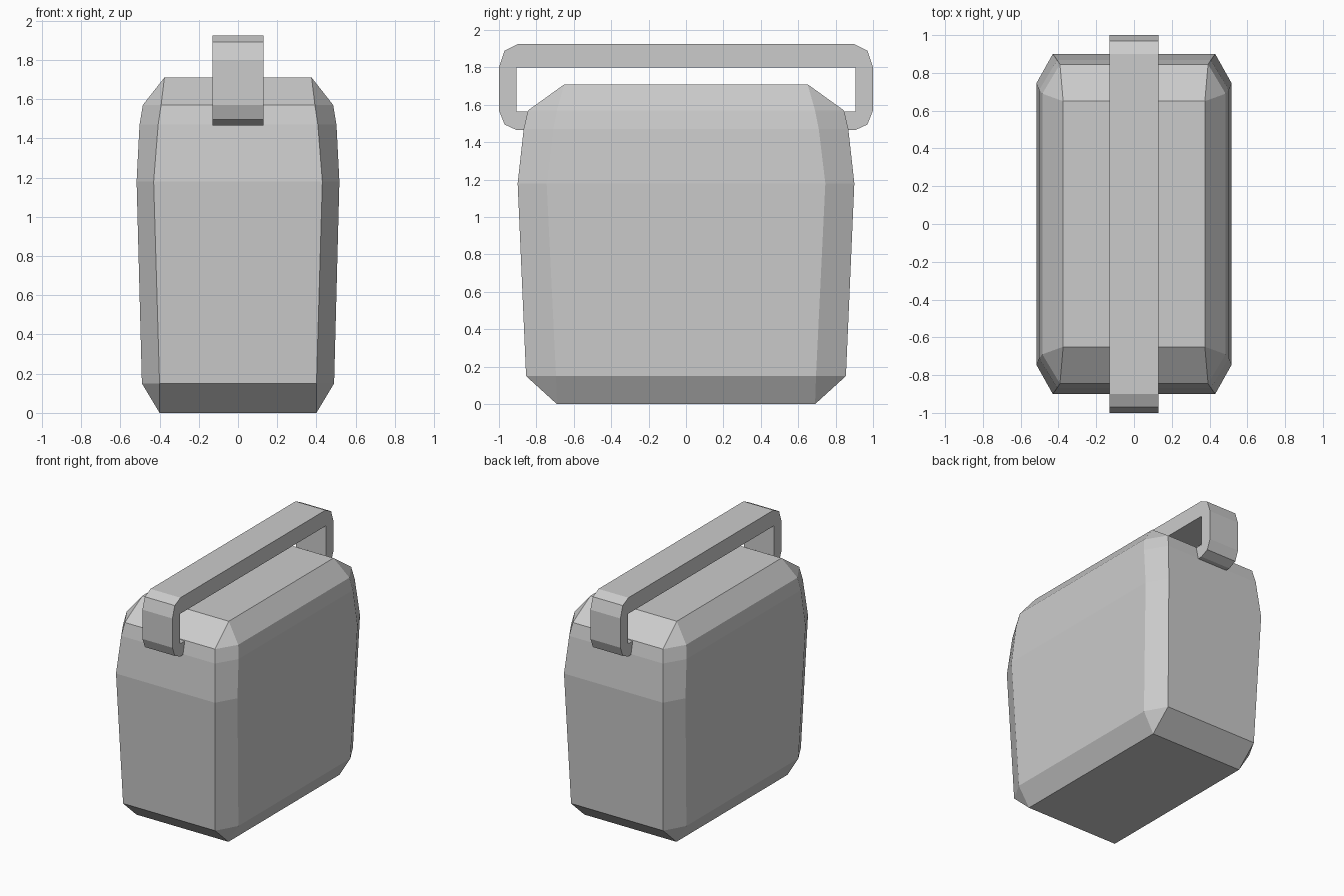
import bpy
import bmesh

cube = bpy.data.objects.get("Cube")
if cube:
    bpy.data.objects.remove(cube, do_unlink=True)

# Single light grey finish
grey = bpy.data.materials.new("light_grey")
grey.use_nodes = True
colour = (0.6, 0.6, 0.6, 1)
grey.diffuse_color = colour
grey.node_tree.nodes["Principled BSDF"].inputs["Base Color"].default_value = colour


def finish(bm, name):
    bmesh.ops.remove_doubles(bm, verts=bm.verts, dist=0.0001)
    bmesh.ops.recalc_face_normals(bm, faces=bm.faces)
    mesh = bpy.data.meshes.new(name)
    bm.to_mesh(mesh)
    bm.free()
    mesh.materials.append(grey)
    obj = bpy.data.objects.new(name, mesh)
    bpy.context.collection.objects.link(obj)
    return obj


def octagon(z, hx, hy, fx, fy):
    """Rectangle hx by hy whose corners are cut at fx and fy."""
    quarter = [(hx, fy), (fx, hy)]
    ring = quarter + [(-x, y) for x, y in reversed(quarter)]
    ring += [(-x, -y) for x, y in ring]
    return [(x, y, z) for x, y in ring]


# Body: stacked cut-corner sections, closing to plain rectangles at both ends
sections = [
    (0.0, 0.40, 0.69, 0.40, 0.69),
    (0.15, 0.49, 0.855, 0.40, 0.695),
    (1.18, 0.517, 0.90, 0.43, 0.745),
    (1.47, 0.502, 0.868, 0.407, 0.71),
    (1.57, 0.485, 0.845, 0.392, 0.69),
    (1.71, 0.375, 0.65, 0.375, 0.65),
]
bm = bmesh.new()
rings = [[bm.verts.new(p) for p in octagon(*s)] for s in sections]
for low, high in zip(rings, rings[1:]):
    for i in range(8):
        j = (i + 1) % 8
        bm.faces.new((low[i], low[j], high[j], high[i]))
bm.faces.new(rings[0])
bm.faces.new(rings[-1])
finish(bm, "body")

# Handle: bracket outline in the side plane, mirrored and extruded across
outer = [(0.82, 1.465), (0.905, 1.465), (0.97, 1.495), (1.0, 1.57),
         (1.0, 1.80), (0.97, 1.89), (0.90, 1.925)]
inner = [(0.905, 1.80), (0.905, 1.565), (0.82, 1.565)]
outline = outer + [(-y, z) for y, z in reversed(outer)]
outline += [(-y, z) for y, z in reversed(inner)] + inner
bm = bmesh.new()
side = bm.faces.new([bm.verts.new((-0.13, y, z)) for y, z in outline])
moved = bmesh.ops.extrude_face_region(bm, geom=[side])["geom"]
bmesh.ops.translate(bm, vec=(0.26, 0, 0),
                    verts=[v for v in moved if isinstance(v, bmesh.types.BMVert)])
finish(bm, "handle")
